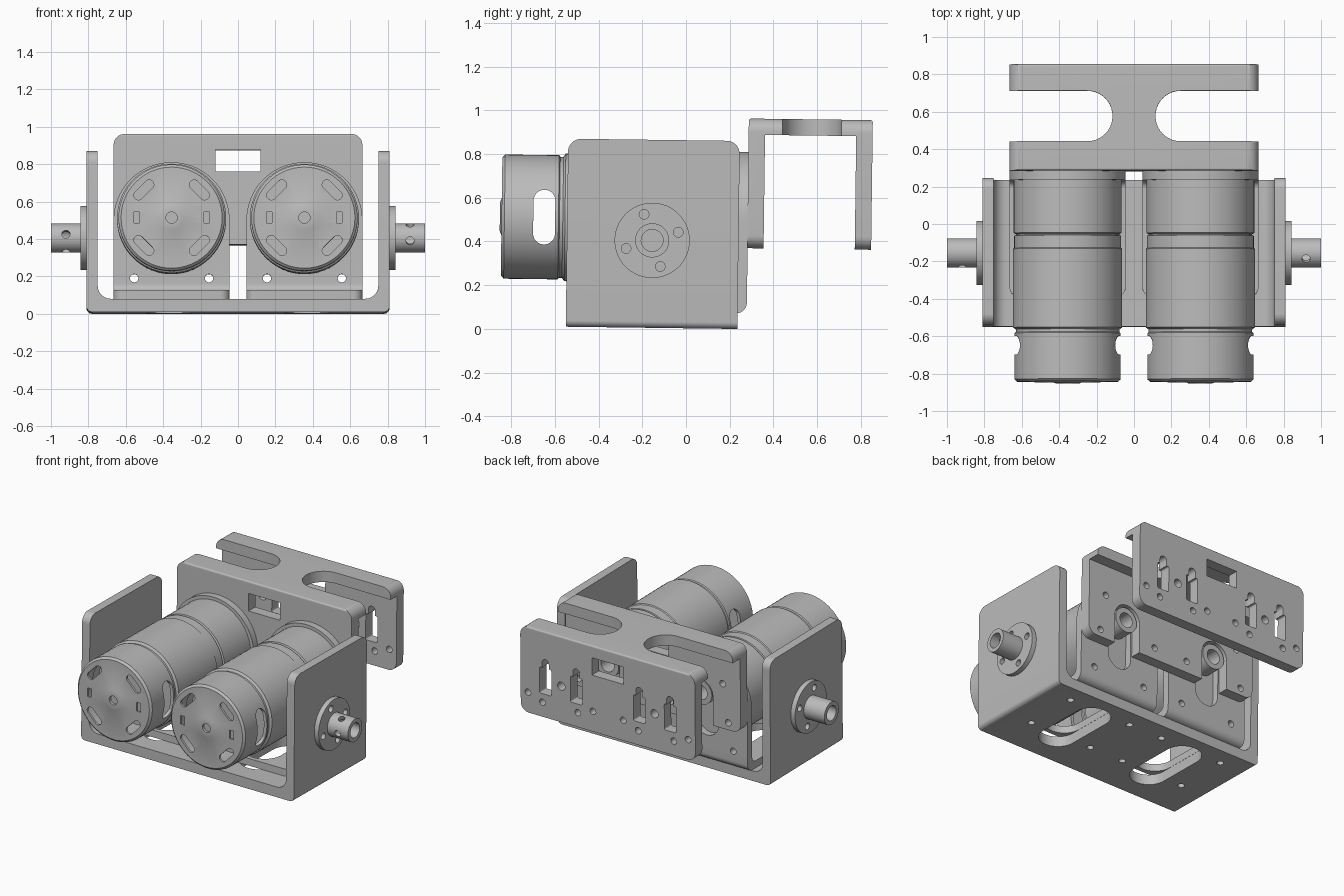
import bpy, bmesh
from math import pi, sin, cos, radians
from mathutils import Matrix, Vector

if "Cube" in bpy.data.objects:
    bpy.data.objects.remove(bpy.data.objects["Cube"])

grey = bpy.data.materials.new("plain grey")
grey.use_nodes = True
grey.diffuse_color = (0.5, 0.5, 0.5, 1)
grey.node_tree.nodes["Principled BSDF"].inputs["Base Color"].default_value = (0.5, 0.5, 0.5, 1)

# The whole assembly leans very slightly
LEAN = Matrix.Translation((0, 0, 0.003)) @ Matrix.Rotation(-0.013, 4, 'X')


def rrect(u0, u1, v0, v1, r=0, steps=10):
    """Rounded rectangle; r is one radius or four (from lower left, anticlockwise)."""
    radii = r if isinstance(r, tuple) else (r,) * 4
    corners = [(u0, v0, 1, 1), (u1, v0, -1, 1), (u1, v1, -1, -1), (u0, v1, 1, -1)]
    pts = []
    for i, ((u, v, su, sv), rad) in enumerate(zip(corners, radii)):
        for s in range(steps + 1 if rad else 1):
            a = pi + i * pi / 2 + s / steps * pi / 2
            p = Vector((u + rad * (su + cos(a)), v + rad * (sv + sin(a)))) if rad else Vector((u, v))
            if not pts or (p - pts[-1]).length > 1e-5:
                pts.append(p)
    if (pts[0] - pts[-1]).length < 1e-5:
        pts.pop()
    return pts


def disc(u, v, r):
    return rrect(u - r, u + r, v - r, v + r, r)


def prism(pts, axis, a, b):
    """Outline pushed along an axis from a to b."""
    put = {'x': lambda u, v, t: (t, u, v), 'y': lambda u, v, t: (u, t, v),
           'z': lambda u, v, t: (u, v, t)}[axis]
    n = len(pts)
    verts = [Vector(put(p[0], p[1], t)) for t in (a, b) for p in pts]
    faces = [tuple(range(n)), tuple(range(n, 2 * n))]
    faces += [(i, (i + 1) % n, n + (i + 1) % n, n + i) for i in range(n)]
    return verts, faces


def lathe(profile, axis, center, steps=64):
    """Closed (radius, height) profile turned about an axis."""
    n = len(profile)
    verts, faces = [], []
    for k in range(steps):
        a = 2 * pi * k / steps
        for r, h in profile:
            v = (h, r * cos(a), r * sin(a)) if axis == 'x' else (r * cos(a), h, r * sin(a))
            verts.append(Vector(v) + Vector(center))
        for i in range(n):
            j, m = (i + 1) % n, (k + 1) % steps
            faces.append((k * n + i, k * n + j, m * n + j, m * n + i))
    return verts, faces


def moved(shape, matrix):
    return [matrix @ v for v in shape[0]], shape[1]


def make(name, shapes):
    verts, faces = [], []
    for vs, fs in shapes:
        faces += [tuple(i + len(verts) for i in f) for f in fs]
        verts += vs
    mesh = bpy.data.meshes.new(name)
    mesh.from_pydata(verts, [], faces)
    bm = bmesh.new()
    bm.from_mesh(mesh)
    bmesh.ops.remove_doubles(bm, verts=bm.verts, dist=1e-5)
    bmesh.ops.recalc_face_normals(bm, faces=bm.faces)
    bm.to_mesh(mesh)
    bm.free()
    obj = bpy.data.objects.new(name, mesh)
    bpy.context.collection.objects.link(obj)
    return obj


def part(name, shape, keep=(), cuts=()):
    """Solid trimmed to the keep shapes, with the cut shapes taken out."""
    obj = make(name, [shape])
    tools = [(make("cutter", [k]), 'INTERSECT') for k in keep]
    tools += [(make("cutter", [c]), 'DIFFERENCE') for c in cuts]
    for tool, op in tools:
        tool.hide_render = True
        mod = obj.modifiers.new("trim", 'BOOLEAN')
        mod.object, mod.operation, mod.solver = tool, op, 'EXACT'
    if tools:
        dg = bpy.context.evaluated_depsgraph_get()
        mesh = bpy.data.meshes.new_from_object(obj.evaluated_get(dg))
        obj.modifiers.clear()
        obj.data = mesh
        for tool, _ in tools:
            bpy.data.objects.remove(tool)
    obj.data.transform(LEAN)
    obj.data.materials.clear()
    obj.data.materials.append(grey)
    bpy.ops.object.select_all(action='DESELECT')
    obj.select_set(True)
    bpy.context.view_layer.objects.active = obj
    bpy.ops.object.shade_smooth_by_angle(angle=radians(30))
    return obj


SIDES = (("left", 1), ("right", -1))
MX, MZ = 0.355, 0.5          # motor axis
HY, HZ = -0.16, 0.4          # pivot axis

# Cradle: U-shaped tray with slots and screw holes in the floor
floor_cuts = []
for s in (1, -1):
    floor_cuts.append(prism(rrect(s * 0.37 - 0.12, s * 0.37 + 0.12, -0.42, 0.15, 0.12), 'z', -0.1, 0.3))
    for x in (0.13, 0.61):
        for y in (0.11, -0.27):
            floor_cuts.append(prism(disc(s * x, y, 0.022), 'z', -0.1, 0.3))
part("cradle",
     prism(rrect(-0.81, 0.81, 0, 0.86, (0.03, 0.03, 0, 0)), 'y', -0.55, 0.235),
     keep=[prism(rrect(-0.55, 0.235, -0.1, 0.86, (0, 0, 0.06, 0.06)), 'x', -1, 1)],
     cuts=[prism(rrect(-0.75, 0.75, 0.07, 1.2, 0.07), 'y', -1, 1)] + floor_cuts)

# Rear bracket: inverted U with side notches, windows and mounting holes
notches = []
for s in (1, -1):
    a, b = sorted((s * 0.115, s * 1.2))
    notches.append(prism(rrect(a, b, 0.43, 0.70, 0.134), 'z', 0.8, 1.1))
    notches.append(prism(rrect(s * MX - 0.1, s * MX + 0.1, 0.2, 0.67, 0.1), 'y', 0.2, 0.5))
    for x, z in ((0.53, 0.68), (0.57, 0.42), (0.13, 0.45)):
        notches.append(prism(disc(s * x, z, 0.022), 'y', 0.2, 0.5))
    for x, z, r in ((0.61, 0.51, 0.022), (0.115, 0.51, 0.022), (0.5, 0.47, 0.022),
                    (0.23, 0.47, 0.022), (MX, 0.62, 0.028)):
        notches.append(prism(disc(s * x, z, r), 'y', 0.6, 1))
    for x in (0.24, 0.475):
        notches.append(prism(rrect(s * x - 0.045, s * x + 0.045, 0.53, 0.71, 0.01), 'y', 0.6, 1))
        notches.append(prism(rrect(s * x - 0.026, s * x + 0.026, 0.65, 0.77, 0.025), 'y', 0.6, 1))
part("rear_bracket",
     prism(rrect(0.275, 0.842, 0.37, 0.963, (0, 0, 0.012, 0.012)), 'x', -0.665, 0.665),
     keep=[prism(rrect(-0.665, 0.665, 0.37, 0.963, 0.06), 'y', 0, 1)],
     cuts=[prism(rrect(0.35, 0.767, 0.1, 0.889), 'x', -1, 1),
           prism(rrect(-0.12, 0.12, 0.76, 0.88), 'y', 0, 1)] + notches)

can = [(0, -0.84), (0.03, -0.84), (0.03, -0.858), (0.065, -0.858), (0.085, -0.85), (0.27, -0.85),
       (0.284, -0.837), (0.284, -0.59), (0.277, -0.585), (0.277, -0.57), (0.292, -0.56),
       (0.292, -0.14), (0.286, -0.135), (0.286, -0.07), (0.277, -0.066), (0.277, -0.06),
       (0.288, -0.055), (0.288, 0.23), (0, 0.23)]

for side, s in SIDES:
    cx = s * MX
    # Motor: turned body with a hollow vented end
    to_axis = Matrix.Translation((cx, 0, MZ))
    vents = [prism(disc(cx, MZ, 0.262), 'y', -0.835, -0.595),
             prism(rrect(-0.705, -0.605, MZ - 0.125, MZ + 0.125, 0.05), 'x', cx - 0.4, cx + 0.4)]
    for q in range(4):
        turn = to_axis @ Matrix.Rotation(radians(45 + 90 * q), 4, 'Y')
        vents.append(moved(prism(rrect(-0.065, 0.065, 0.185, 0.235, 0.0245), 'y', -0.9, -0.8), turn))
    for d in (-0.187, 0.187):
        vents.append(prism(rrect(cx + d - 0.015, cx + d + 0.015, MZ - 0.03, MZ + 0.03), 'y', -0.9, -0.8))
    part(side + "_motor", lathe(can, 'y', (cx, 0, MZ)), cuts=vents)

    # Motor mount: L plate with a round-topped upright
    mount_cuts = [prism(rrect(-1, 0.228, 0.12, 1.2, (0, 0.04, 0, 0)), 'x', -1, 1),
                  prism(rrect(s * 0.37 - 0.12, s * 0.37 + 0.12, -0.36, 0.15, 0.12), 'z', 0, 0.2),
                  prism(rrect(cx - 0.09, cx + 0.09, 0.25, 0.67, 0.089), 'y', 0.18, 0.4)]
    for d in (-0.2, 0.2):
        mount_cuts.append(prism(disc(cx + d, 0.19, 0.022), 'y', 0.18, 0.4))
    part(side + "_motor_mount",
         prism(rrect(-0.39, 0.277, 0.071, 0.9, (0, 0.05, 0, 0)), 'x', cx - 0.31, cx + 0.31),
         keep=[prism(rrect(cx - 0.31, cx + 0.31, 0, MZ + 0.31, (0, 0, 0.309, 0.309), 24), 'y', -1, 1),
               prism(rrect(cx - 0.31, cx + 0.31, -0.39, 0.4, (0.05, 0.05, 0, 0)), 'z', 0, 1)],
         cuts=mount_cuts)

    # Gearbox output sleeve, set above the motor axis
    part(side + "_output_sleeve",
         lathe([(0.05, 0.22), (0.085, 0.22), (0.085, 0.34), (0.05, 0.34)], 'y', (cx, 0, 0.57), 40))

    # Pivot hub: flange, hollow stub shaft, screw holes
    hub = [(0, 0.8), (0.172, 0.8), (0.172, 0.843), (0.078, 0.843), (0.078, 1.0),
           (0.05, 1.0), (0.05, 0.83), (0, 0.83)]
    holes = []
    for q in range(4):
        a = radians(18 + 90 * q)
        holes.append(prism(disc(HY + 0.125 * cos(a), HZ + 0.125 * sin(a), 0.022),
                           'x', *sorted((s * 0.78, s * 0.9))))
    for a in ((-12, 65) if s > 0 else (70, -15)):
        at = Matrix.Translation((s * 0.92, HY, HZ)) @ Matrix.Rotation(radians(-a * s), 4, 'X')
        holes.append(moved(prism(disc(0, 0, 0.022), 'y', -0.12, -0.02), at))
    part(side + "_pivot_hub", lathe([(r, h * s) for r, h in hub], 'x', (0, HY, HZ)), cuts=holes)
